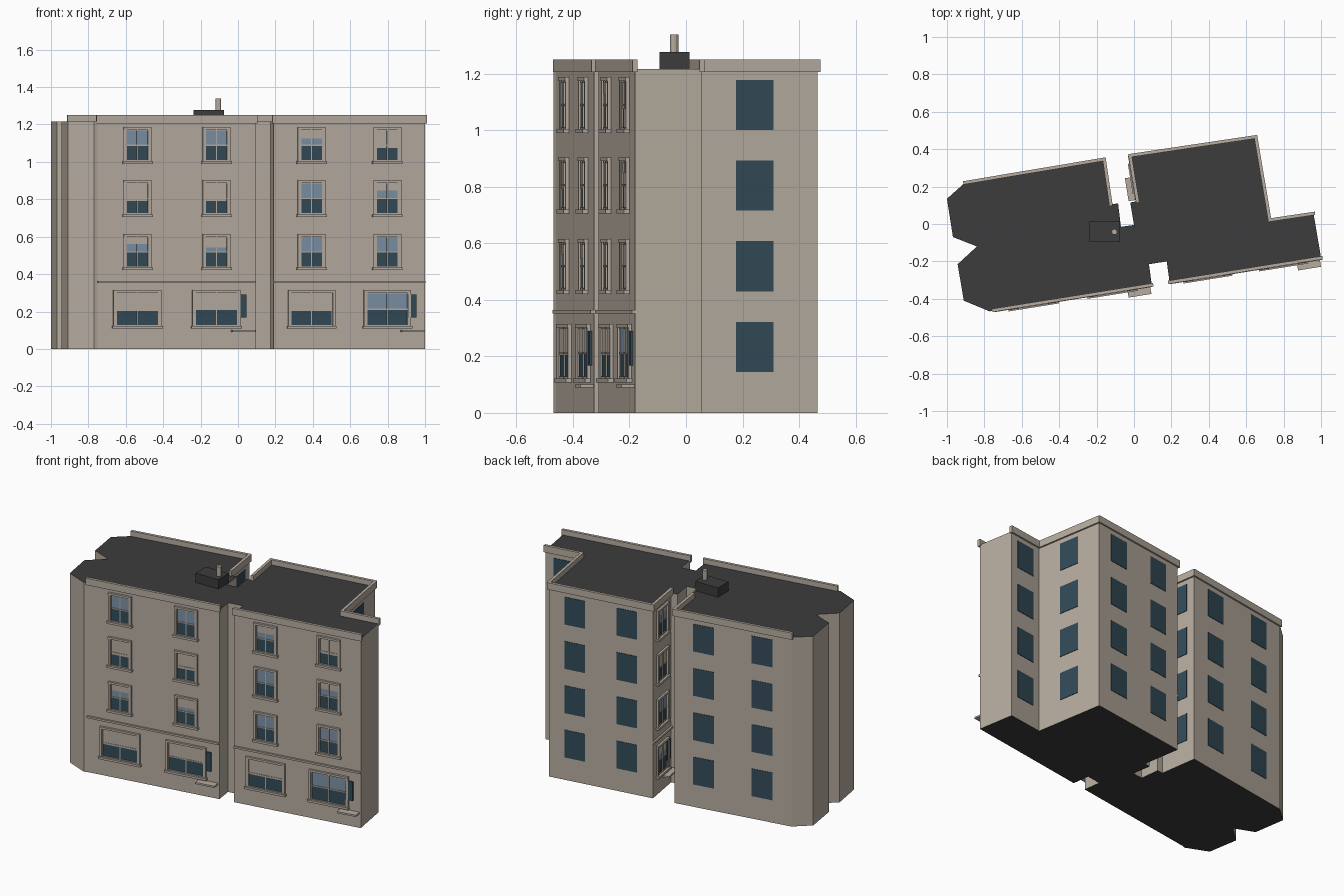
import bpy, bmesh, math
from mathutils import Matrix, Vector

if "Cube" in bpy.data.objects:
    bpy.data.objects.remove(bpy.data.objects["Cube"])


def material(name, color):
    m = bpy.data.materials.new(name)
    m.diffuse_color = (*color, 1)
    m.use_nodes = True
    m.node_tree.nodes["Principled BSDF"].inputs["Base Color"].default_value = m.diffuse_color
    return m


STONE = material("warm stone", (0.47, 0.415, 0.35))
ROOF = material("dark roof", (0.045, 0.045, 0.045))
GLASS = material("dark glass", (0.033, 0.07, 0.098))
SKY = material("pale glass", (0.20, 0.285, 0.385))

parts = {}


def box(name, mat, frame, lo, hi):
    """Add a box, given by two corners in a wall frame, to a named part."""
    if name not in parts:
        parts[name] = (bmesh.new(), mat)
    size = [h - l for l, h in zip(lo, hi)]
    mid = [(h + l) / 2 for l, h in zip(lo, hi)]
    bmesh.ops.create_cube(parts[name][0], size=1,
                          matrix=frame @ Matrix.Translation(mid) @ Matrix.Diagonal((*size, 1)))


def finish(name, bm, mats):
    me = bpy.data.meshes.new(name)
    bmesh.ops.recalc_face_normals(bm, faces=bm.faces[:])
    bm.to_mesh(me)
    bm.free()
    for m in mats:
        me.materials.append(m)
    ob = bpy.data.objects.new(name, me)
    bpy.context.collection.objects.link(ob)
    return ob


# Footprint, clockwise from the left corner
P = [(-1, .135), (-.905, .22), (-.16, .345), (-.125, .105), (-.085, .11), (-.07, -.015),
     (0, -.005), (-.02, .115), (.02, .122), (-.02, .365), (.65, .465), (.725, .02),
     (.96, .055), (1, -.18), (.19, -.31), (.175, -.2), (.08, -.215), (.095, -.325),
     (-.75, -.46), (-.77, -.468), (-.91, -.41), (-.943, -.215), (-.84, -.12), (-.968, -.07)]
TOP = 1.217

# Main block: stone walls, dark roof and underside
bm = bmesh.new()
base = bm.faces.new([bm.verts.new((x, y, 0)) for x, y in P])
ext = bmesh.ops.extrude_face_region(bm, geom=[base])["geom"]
bmesh.ops.translate(bm, vec=(0, 0, TOP), verts=[v for v in ext if isinstance(v, bmesh.types.BMVert)])
bm.normal_update()
for f in bm.faces:
    f.material_index = 1 if abs(f.normal.z) > .5 else 0
finish("building_walls", bm, [STONE, ROOF])


def wall(i):
    """Frame of wall i: x to the viewer's right, y into the wall, z up."""
    a, b = Vector((*P[i], 0)), Vector((*P[i + 1], 0))
    u = (a - b).normalized()
    y = Vector((0, 0, 1)).cross(u)
    m = Matrix((u, y, (0, 0, 1))).transposed().to_4x4()
    return Matrix.Translation(b) @ m, (a - b).length


def sash_window(fr, cx, w, z0, z1, blind):
    """Framed sash window with sill, glazing bars and a lowered blind."""
    x0, x1, t = cx - w / 2, cx + w / 2, .013
    box("window_frames", STONE, fr, (x0, -.012, z0), (x0 + t, .005, z1))
    box("window_frames", STONE, fr, (x1 - t, -.012, z0), (x1, .005, z1))
    box("window_frames", STONE, fr, (x0, -.014, z1 - t), (x1, .005, z1))
    box("window_sills", STONE, fr, (x0 - .006, -.02, z0 - .004), (x1 + .006, .005, z0 + .01))
    a, b, lo, hi = x0 + t, x1 - t, z0 + .01, z1 - t
    mid, edge = (lo + hi) / 2, hi - blind * (hi - lo)
    box("lower_panes", GLASS, fr, (a, -.002, lo), (b, .004, min(mid, edge)))
    if edge > mid:
        box("upper_panes", SKY, fr, (a, -.002, mid), (b, .004, edge))
    if blind:
        box("window_blinds", STONE, fr, (a, -.003, edge), (b, .004, hi))
    # sash edges, centre bar and meeting rail
    for x in (a + .003, cx, b - .003):
        box("window_bars", STONE, fr, (x - .003, -.007, lo), (x + .003, .004, hi))
    for z in (lo + .003, mid, hi - .003):
        box("window_bars", STONE, fr, (a, -.006, z - .003), (b, .004, z + .003))


# Facades with sash windows: wall index -> blind drop by column, ground floor upward
facades = {17: [(.55, .25, .58, 0), (.52, .35, .58, 0)],
           13: [(.55, 0, 0, .28), (0, 0, .25, .58)],
           8: [(.3, 0, .5, .2)]}
FLOORS = [(.112, .315), (.425, .615), (.71, .903), (.994, 1.187)]
for i, columns in facades.items():
    fr, length = wall(i)
    cell = length / len(columns)
    for c, blinds in enumerate(columns):
        cx = cell * (c + .5)
        for k, (z0, z1) in enumerate(FLOORS):
            wide = min(.26, cell * .62)
            sash_window(fr, cx, wide if k == 0 else .15, z0, z1, blinds[k])
    # string course above the ground floor
    box("string_course", STONE, fr, (0, -.012, .352), (length, .005, .364))
    # narrow side light and entrance ledge beside the last ground window
    s = cx + cell / 3
    box("side_light", GLASS, fr, (s - .025, -.009, .168), (s + .02, 0, .29))
    e = min(s, length - .07)
    box("entrance_ledge", STONE, fr, (e - .062, -.048, .09), (e + .062, .005, .101))

# Plain windows: wall index -> number of columns
for i, n in {1: 2, 2: 1, 9: 2, 10: 1, 11: 1}.items():
    fr, length = wall(i)
    for c in range(n):
        cx = length * (c + .5) / n
        for z in (.145, .43, .715, 1.0):
            box("plain_windows", GLASS, fr, (cx - .067, -.003, z), (cx + .067, .003, z + .177))

# Parapets along facades, rear walls and rear returns
for i in (1, 2, 8, 9, 10, 11, 13, 17):
    fr, length = wall(i)
    box("parapet", STONE, fr, (-.008, -.01, 1.206), (length + .008, .008, 1.25))

# Roof housing and flue
box("roof_housing", ROOF, Matrix(), (-.237, -.093, 1.2), (-.075, .013, 1.277))
for name, (bm, mat) in parts.items():
    finish(name, bm, [mat])
bm = bmesh.new()
bmesh.ops.create_cone(bm, cap_ends=True, segments=12, radius1=.015, radius2=.015, depth=.08,
                      matrix=Matrix.Translation((-.105, -.042, 1.298)))
finish("flue_pipe", bm, [STONE])
